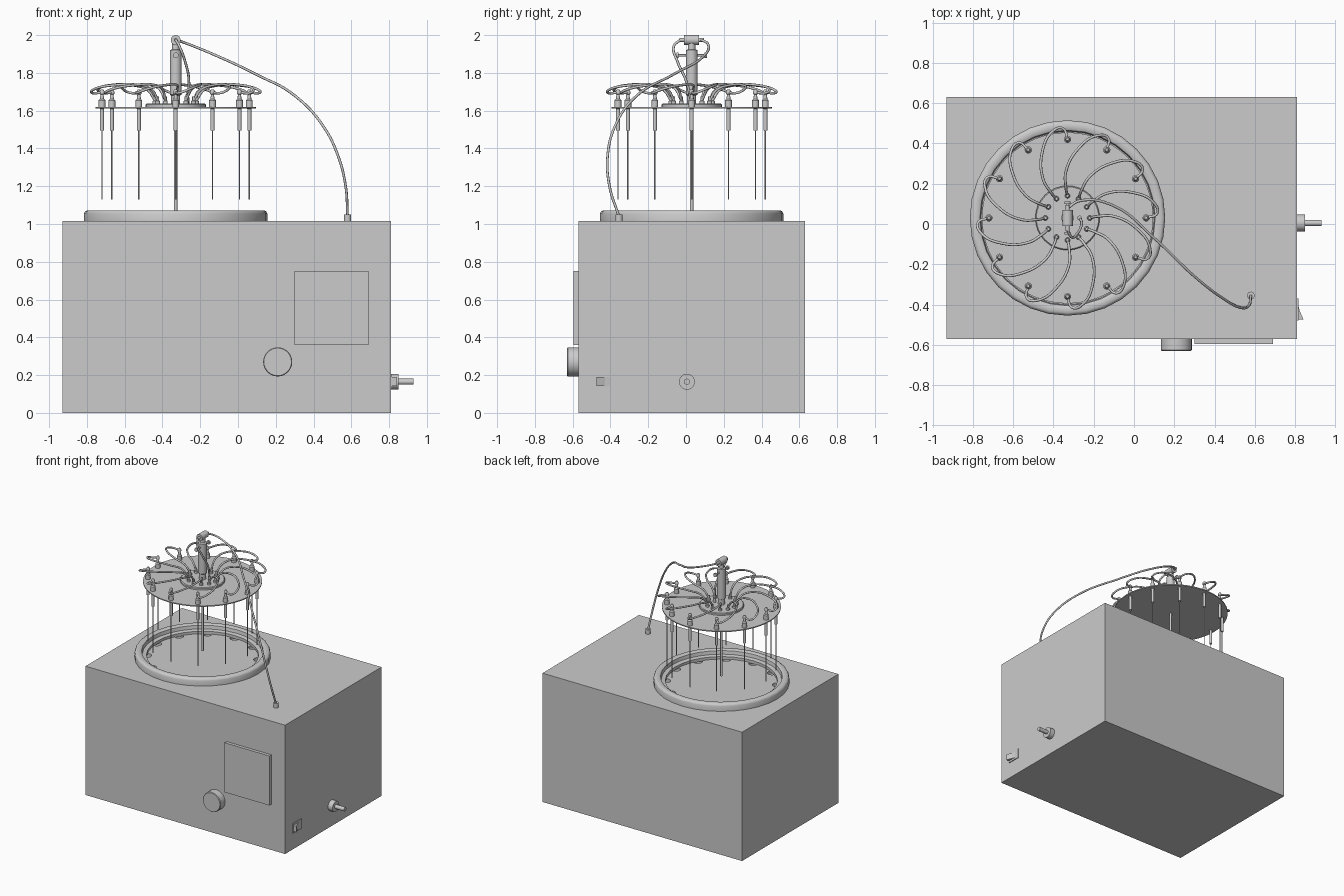
import bpy, bmesh
from math import radians, cos, sin, pi
from mathutils import Vector, Matrix

cube = bpy.data.objects.get("Cube")
if cube:
    bpy.data.objects.remove(cube)

grey = bpy.data.materials.new("light_grey")
grey.use_nodes = True
grey.diffuse_color = (0.6, 0.6, 0.6, 1)
grey.node_tree.nodes["Principled BSDF"].inputs["Base Color"].default_value = grey.diffuse_color

AXIS = Vector((-0.33, 0.03, 0))     # vertical centre line of the manifold
STATIONS = [radians(30 * i) for i in range(12)]
TURN = {"x": Matrix.Rotation(pi / 2, 4, "Y"), "y": Matrix.Rotation(pi / 2, 4, "X"), "z": Matrix()}


def add_object(name, bm, smooth=True):
    bmesh.ops.recalc_face_normals(bm, faces=bm.faces)
    mesh = bpy.data.meshes.new(name)
    bm.to_mesh(mesh)
    bm.free()
    mesh.materials.append(grey)
    obj = bpy.data.objects.new(name, mesh)
    bpy.context.collection.objects.link(obj)
    if smooth:
        bpy.ops.object.select_all(action="DESELECT")
        obj.select_set(True)
        bpy.context.view_layer.objects.active = obj
        bpy.ops.object.shade_smooth_by_angle(angle=radians(35))
    return obj


def box(name, low, high):
    low, high = Vector(low), Vector(high)
    bm = bmesh.new()
    bmesh.ops.create_cube(bm, size=1, matrix=Matrix.Translation((low + high) / 2)
                          @ Matrix.Diagonal((high - low).to_4d()))
    return add_object(name, bm, False)


def lathe(name, profile, centre, axis="z", sides=24, closed=False):
    """Revolve (radius, height) points; an open profile gets flat caps."""
    bm = bmesh.new()
    rings = []
    for r, h in profile:
        rings.append([bm.verts.new((r * cos(2 * pi * k / sides), r * sin(2 * pi * k / sides), h))
                      for k in range(sides)])
    pairs = list(zip(rings, rings[1:]))
    if closed:
        pairs.append((rings[-1], rings[0]))
    else:
        bm.faces.new(rings[0])
        bm.faces.new(rings[-1])
    for a, b in pairs:
        for k in range(sides):
            n = (k + 1) % sides
            bm.faces.new((a[k], a[n], b[n], b[k]))
    bm.transform(Matrix.Translation(centre) @ TURN[axis])
    return add_object(name, bm)


def rod(name, radius, start, end, centre, axis="z", sides=24):
    return lathe(name, [(radius, start), (radius, end)], centre, axis, sides)


def hose(name, points, radius=0.007):
    curve = bpy.data.curves.new(name, "CURVE")
    curve.dimensions = "3D"
    curve.bevel_depth = radius
    curve.bevel_resolution = 2
    curve.resolution_u = 8
    curve.use_fill_caps = True
    spline = curve.splines.new("BEZIER")
    spline.bezier_points.add(len(points) - 1)
    for p, co in zip(spline.bezier_points, points):
        p.co = co
        p.handle_left_type = p.handle_right_type = "AUTO"
    curve.materials.append(grey)
    obj = bpy.data.objects.new(name, curve)
    bpy.context.collection.objects.link(obj)


def polar(radius, angle, z=0.0):
    return AXIS + Vector((radius * cos(angle), radius * sin(angle), z))


# Bath housing with a ring of wells sunk into the top
housing = box("housing", (-0.93, -0.57, 0), (0.81, 0.63, 1.015))
bm = bmesh.new()
for a in STATIONS:
    bmesh.ops.create_cone(bm, cap_ends=True, segments=20, radius1=0.035, radius2=0.035, depth=0.8,
                          matrix=Matrix.Translation(polar(0.4, a, 1.015)))
cutter = add_object("well_cutter", bm, False)
cutter.hide_render = True
cut = housing.modifiers.new("wells", "BOOLEAN")
cut.object = cutter
cut.solver = "EXACT"
bpy.context.view_layer.objects.active = housing
bpy.ops.object.modifier_apply(modifier="wells")
bpy.data.objects.remove(cutter)

# Raised rim around the wells
lathe("rim", [(0.485, 1.01), (0.485, 1.055), (0.48, 1.066), (0.47, 1.072), (0.445, 1.072),
              (0.435, 1.066), (0.43, 1.04), (0.4, 1.035), (0.4, 1.01)], AXIS, sides=32, closed=True)

# Front controls
box("display_panel", (0.30, -0.595, 0.36), (0.69, -0.565, 0.75))
lathe("control_knob", [(0.077, 0), (0.077, 0.055), (0.073, 0.06)], (0.21, -0.57, 0.27), "y", 32)

# Drain fitting on the side
lathe("drain_fitting", [(0.042, 0), (0.042, 0.04), (0.016, 0.04), (0.016, 0.12)],
      (0.81, 0.005, 0.165), "x")

# Rocker switch on the side
box("switch_plate", (0.805, -0.48, 0.128), (0.816, -0.37, 0.205))
bm = bmesh.new()
wedge = [(0.81, -0.375), (0.822, -0.43), (0.842, -0.475), (0.81, -0.475)]
base = bm.faces.new([bm.verts.new((x, y, 0.143)) for x, y in wedge])
extruded = bmesh.ops.extrude_face_region(bm, geom=[base])["geom"]
bmesh.ops.translate(bm, vec=(0, 0, 0.047), verts=[v for v in extruded if isinstance(v, bmesh.types.BMVert)])
add_object("switch_rocker", bm, False)

# Gas outlet on the top
rod("gas_outlet", 0.019, 1.01, 1.05, (0.58, -0.355, 0))

# Manifold plate, hub and central column
rod("needle_plate", 0.425, 1.612, 1.62, AXIS, sides=48)
lathe("hub", [(0.16, 1.62), (0.16, 1.632), (0.155, 1.637)], AXIS, sides=32)
rod("support_rod", 0.009, 1.07, 1.62, AXIS, sides=12)
lathe("column", [(0.024, 1.63), (0.024, 1.68), (0.031, 1.685), (0.031, 1.92), (0.02, 1.925),
                 (0.02, 1.97)], AXIS)
rod("top_crosspiece", 0.026, -0.04, 0.04, AXIS + Vector((0, 0, 1.974)), "y")
rod("column_pegs", 0.006, -0.075, 0.075, AXIS + Vector((0, 0, 1.893)), "y", 12)
for side in (-1, 1):
    rod("peg_cap", 0.015, -0.006, 0.006, AXIS + Vector((0, side * 0.075, 1.893)), "y", 16)
    rod("crosspiece_nozzle", 0.01, -0.015, 0.015, AXIS + Vector((0, side * 0.05, 1.974)), "y", 12)

# Needles, hub ports and the swirled hoses joining them
swirl = [(0.11, 30, 1.655), (0.15, 33, 1.71), (0.23, 32, 1.735), (0.35, 21, 1.735),
         (0.435, 10, 1.715), (0.445, 3, 1.695), (0.39, 0, 1.695)]
for i, a in enumerate(STATIONS, 1):
    spot = polar(0.39, a)
    lathe(f"needle_{i}", [(0.0035, 1.13), (0.0035, 1.495), (0.011, 1.495), (0.011, 1.61),
                          (0.018, 1.615), (0.018, 1.655), (0.011, 1.662), (0.008, 1.685),
                          (0.013, 1.688), (0.013, 1.702), (0.007, 1.712)], spot, sides=12)
    lathe(f"hub_port_{i}", [(0.013, 1.63), (0.013, 1.65), (0.008, 1.655), (0.008, 1.675)],
          polar(0.11, a), sides=12)
    hose(f"needle_hose_{i}", [polar(r, a + radians(t), z) for r, t, z in swirl])

# Supply hose from the outlet to the column, and the short feed to the hub
hose("supply_hose", [(-0.33, 0.08, 1.975), (-0.27, 0.115, 1.955), (-0.1, 0.09, 1.885),
                     (0.1, -0.07, 1.79), (0.3, -0.26, 1.68), (0.45, -0.375, 1.52),
                     (0.53, -0.415, 1.36), (0.57, -0.405, 1.2), (0.58, -0.355, 1.04)])
hose("feed_hose", [(-0.33, -0.03, 1.975), (-0.31, -0.065, 1.94), (-0.28, -0.045, 1.86),
                   (-0.26, 0.0, 1.76), (-0.27, 0.03, 1.64)])
rod("feed_port", 0.012, 1.63, 1.67, (-0.27, 0.03, 0), sides=12)
